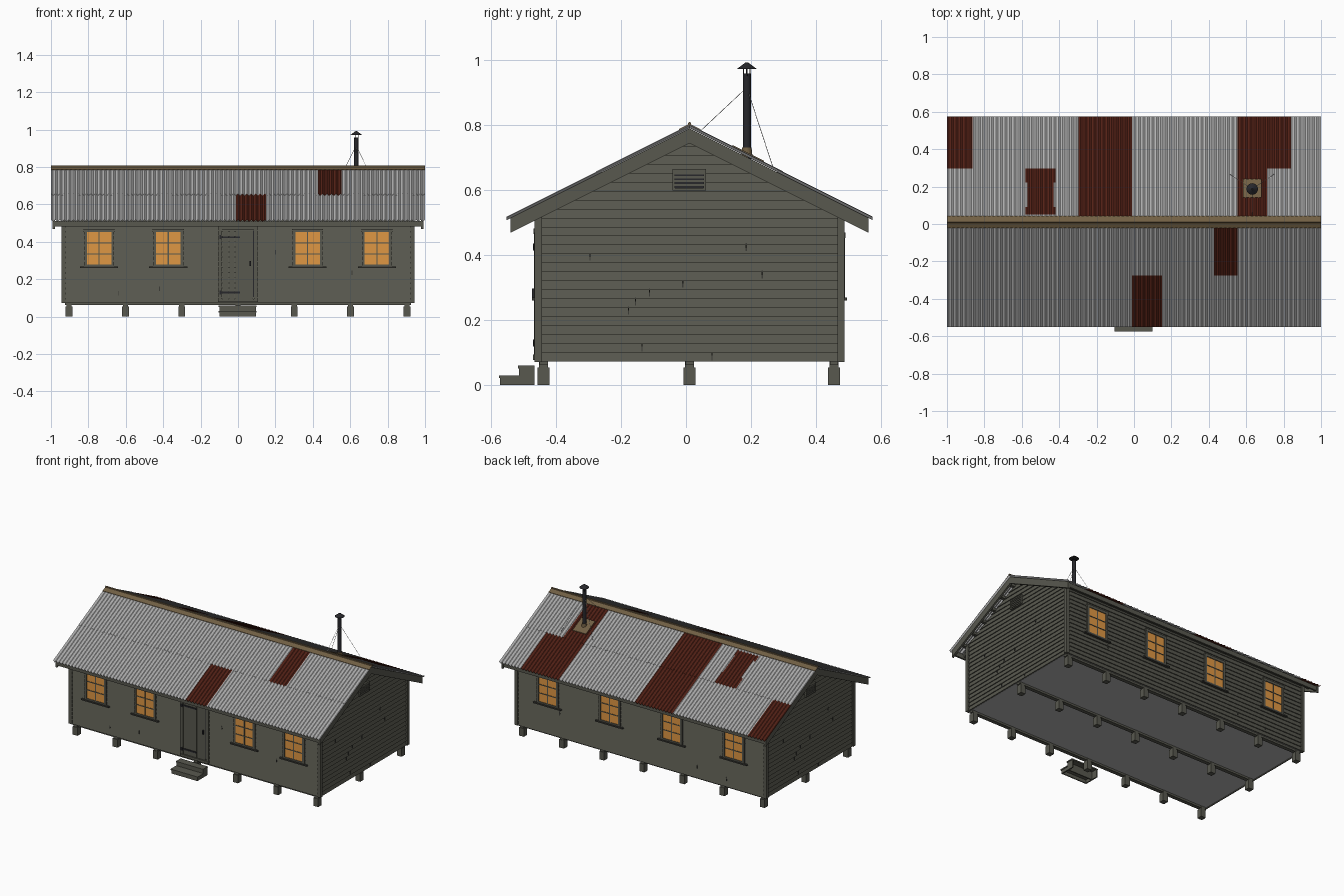
import bpy, bmesh, math
from mathutils import Vector, Matrix

if "Cube" in bpy.data.objects:
    bpy.data.objects.remove(bpy.data.objects["Cube"])

YC = 0.011          # ridge line
EAVE = 0.563        # ridge to roof edge
BOARD = 0.0275      # siding board height


def material(name, rgb):
    m = bpy.data.materials.new(name)
    m.diffuse_color = (*rgb, 1)
    m.use_nodes = True
    m.node_tree.nodes["Principled BSDF"].inputs["Base Color"].default_value = m.diffuse_color
    return m


WALL = material("weathered green-grey", (0.099, 0.099, 0.078))
TRIM = material("dark trim", (0.045, 0.045, 0.039))
GLASS = material("lit amber glass", (0.74, 0.31, 0.056))
STEEL = material("galvanised steel", (0.49, 0.49, 0.49))
RUST = material("rusted steel", (0.098, 0.017, 0.009))
TAN = material("tan flashing", (0.165, 0.115, 0.057))
IRON = material("black iron", (0.02, 0.02, 0.024))
FLOOR = material("floor grey", (0.45, 0.45, 0.45))


def roof_z(d):
    return 0.795 - 0.5 * abs(d)


def finish(bm, name, *mats, recalc=True):
    if recalc:
        bmesh.ops.recalc_face_normals(bm, faces=bm.faces[:])
    me = bpy.data.meshes.new(name)
    bm.to_mesh(me)
    bm.free()
    for m in mats:
        me.materials.append(m)
    ob = bpy.data.objects.new(name, me)
    bpy.context.collection.objects.link(ob)
    return ob


def box(bm, x0, x1, y0, y1, z0, z1):
    mat = Matrix.Translation(((x0 + x1) / 2, (y0 + y1) / 2, (z0 + z1) / 2)) @ \
        Matrix.Diagonal((abs(x1 - x0), abs(y1 - y0), abs(z1 - z0), 1))
    bmesh.ops.create_cube(bm, size=1, matrix=mat)


def prism(bm, pts, x0, x1):
    """Polygon of (y, z) points extruded along x."""
    a, b = ([bm.verts.new((x, y, z)) for y, z in pts] for x in (x0, x1))
    bm.faces.new(a)
    bm.faces.new(b)
    for i in range(len(pts)):
        j = (i + 1) % len(pts)
        bm.faces.new((a[i], a[j], b[j], b[i]))


def rod(bm, p, q, r0, r1, n=16):
    p, q = Vector(p), Vector(q)
    rot = (q - p).to_track_quat('Z', 'Y').to_matrix().to_4x4()
    bmesh.ops.create_cone(bm, cap_ends=True, segments=n, radius1=r0, radius2=r1,
                          depth=(q - p).length, matrix=Matrix.Translation((p + q) / 2) @ rot)


# wall core, with a grey underside
bm = bmesh.new()
prism(bm, [(YC - 0.462, 0.075), (YC + 0.462, 0.075), (YC + 0.462, roof_z(0.462) - 0.02),
           (YC, 0.775), (YC - 0.462, roof_z(0.462) - 0.02)], -0.928, 0.928)
core = finish(bm, "wall_core", WALL, FLOOR)
for p in core.data.polygons:
    if p.normal.z < -0.9:
        p.material_index = 1


# lapped siding boards
def siding(name, place, width, count):
    bm = bmesh.new()
    for k in range(count):
        z0 = 0.073 + k * BOARD
        z1 = z0 + BOARD
        w0, w1 = width(z0), width(z1)
        v = [bm.verts.new(place(u, o, z)) for u, o, z in (
            (-w0, 0.0, z0), (w0, 0.0, z0), (w0, 0.006, z0), (-w0, 0.006, z0), (w1, 0.0, z1), (-w1, 0.0, z1))]
        for idx in ((0, 1, 2, 3), (3, 2, 4, 5), (0, 3, 5), (1, 4, 2), (0, 5, 4, 1)):
            bm.faces.new([v[i] for i in idx])
    finish(bm, name, WALL)


for s, n in ((-1, "front"), (1, "back")):
    siding(n + "_siding", lambda u, o, z: (u, YC + s * (0.466 + o), z), lambda z: 0.93, 17)
for s, n in ((-1, "left"), (1, "right")):
    siding(n + "_gable_siding", lambda u, o, z: (s * (0.932 + o), YC + u, z),
           lambda z: max(0.005, min(0.466, (0.772 - z) / 0.5)), 25)

# corner boards
bm = bmesh.new()
for sx in (-1, 1):
    for sy in (-1, 1):
        box(bm, sx * 0.921, sx * 0.944, YC + sy * 0.454, YC + sy * 0.476, 0.072, 0.535)
finish(bm, "corner_boards", WALL)

# girders and piers
bm = bmesh.new()
bp = bmesh.new()
for y in (-0.438, YC, 0.455):
    box(bm, -0.925, 0.925, y - 0.013, y + 0.013, 0.062, 0.076)
    for i in range(-3, 4):
        x = i * 0.301
        box(bp, x - 0.018, x + 0.018, y - 0.018, y + 0.018, 0, 0.055)
        box(bp, x - 0.014, x + 0.014, y - 0.014, y + 0.014, 0.055, 0.075)
finish(bm, "floor_girders", WALL)
finish(bp, "piers", WALL)

# corrugated roof sheets: (slope side, row, x from, x to) of rusted ones
RUSTED = [(-1, 1, -0.012, 0.148), (-1, 0, 0.43, 0.553), (1, 1, -1.01, -0.862),
          (1, 0, -0.297, -0.012), (1, 1, -0.297, -0.012), (1, 0, 0.553, 0.712),
          (1, 1, 0.553, 0.838)]


def is_rusted(s, row, x, d):
    if s == 1 and row == 0:                      # partly covered sheet
        half = 0.067 if 0.08 < d < 0.21 else 0.08
        if abs(x + 0.5) < half and d > 0.03:
            return True
    return any(s == a and row == r and x0 < x < x1 for a, r, x0, x1 in RUSTED)


WAVES, SEG = 84, 8
N = WAVES * SEG
for s, side in ((-1, "front"), (1, "back")):
    for row, cuts in ((0, (0.0, 0.04, 0.08, 0.21, 0.287)), (1, (0.27, EAVE))):
        bm = bmesh.new()
        lift = 0.0015 if row == 0 else 0.0
        grid = [[bm.verts.new((-1 + 2 * i / N, YC + s * d,
                               roof_z(d) + lift + 0.0045 * math.cos(math.tau * i / SEG)))
                 for i in range(N + 1)] for d in cuts]
        for r in range(len(cuts) - 1):
            dm = (cuts[r] + cuts[r + 1]) / 2
            for i in range(N):
                f = bm.faces.new((grid[r][i], grid[r][i + 1], grid[r + 1][i + 1], grid[r + 1][i]))
                f.normal_update()
                if f.normal.z < 0:
                    f.normal_flip()
                f.material_index = int(is_rusted(s, row, -1 + 2 * (i + 0.5) / N, dm))
        ob = finish(bm, side + ("_upper" if row == 0 else "_lower") + "_roof_sheets",
                    STEEL, RUST, recalc=False)
        mod = ob.modifiers.new("thickness", 'SOLIDIFY')
        mod.thickness, mod.offset = 0.0015, -1

# ridge cap with a rolled top
bm = bmesh.new()
prism(bm, [(YC - 0.033, 0.7845), (YC, 0.801), (YC + 0.033, 0.7845),
           (YC + 0.033, 0.787), (YC + 0.005, 0.801), (YC + 0.004, 0.807), (YC, 0.809),
           (YC - 0.004, 0.807), (YC - 0.005, 0.801), (YC - 0.033, 0.787)], -1, 1)
finish(bm, "ridge_cap", TAN)

# barge boards, fascias, rafter tails and purlins
barge, fascia, tails, purlins = (bmesh.new() for _ in range(4))
for s in (-1, 1):
    for sx in (-1, 1):
        prism(barge, [(YC, 0.789), (YC + s * 0.55, roof_z(0.55) - 0.006),
                      (YC + s * 0.55, roof_z(0.55) - 0.051), (YC, 0.744)], sx * 0.978, sx * 0.992)
    box(fascia, -0.978, 0.978, YC + s * 0.535, YC + s * 0.547, 0.482, 0.512)
    for i in range(13):
        x = -0.9 + i * 0.15
        prism(tails, [(YC + s * d, roof_z(d) - o) for d, o in
                      ((0.45, 0.008), (0.536, 0.008), (0.536, 0.034), (0.45, 0.034))],
              x - 0.008, x + 0.008)
    for d in (0.03, 0.12, 0.21, 0.30, 0.39, 0.48):
        box(purlins, -0.98, 0.98, YC + s * (d - 0.01), YC + s * (d + 0.01),
            roof_z(d) - 0.03, roof_z(d) - 0.012)
for b, n in ((barge, "barge_boards"), (fascia, "fascias"), (tails, "rafter_tails"), (purlins, "purlins")):
    finish(b, n, WALL)

# windows
glass, frame, bars, sills = (bmesh.new() for _ in range(4))
for s, xs in ((-1, (-0.743, -0.373, 0.372, 0.743)), (1, (-0.698, -0.233, 0.233, 0.698))):
    def wy(o):
        return YC + s * (0.466 + o)
    for x in xs:
        box(glass, x - 0.067, x + 0.067, wy(0), wy(0.008), 0.277, 0.453)
        for e in (-1, 1):
            box(frame, x + e * 0.0655, x + e * 0.081, wy(0), wy(0.012), 0.268, 0.466)
        box(frame, x - 0.083, x + 0.083, wy(0), wy(0.013), 0.452, 0.47)
        box(frame, x - 0.081, x + 0.081, wy(0), wy(0.012), 0.268, 0.279)
        box(bars, x - 0.003, x + 0.003, wy(0.007), wy(0.011), 0.278, 0.453)
        for z in (0.336, 0.394):
            box(bars, x - 0.066, x + 0.066, wy(0.007), wy(0.011), z - 0.0025, z + 0.0025)
        box(sills, x - 0.102, x + 0.102, wy(0), wy(0.018), 0.26, 0.269)
finish(glass, "window_panes", GLASS)
finish(frame, "window_frames", WALL)
finish(bars, "window_bars", WALL)
finish(sills, "window_sills", TRIM)

# door with frame, strap hinges and handle
FY = YC - 0.466
bm = bmesh.new()
for i in range(5):
    x = -0.082 + i * 0.0328
    box(bm, x, x + 0.0318, FY, FY - 0.009, 0.095, 0.462)
finish(bm, "door_planks", WALL)
bm = bmesh.new()
for e in (-1, 1):
    box(bm, e * 0.086, e * 0.106, FY, FY - 0.013, 0.078, 0.475)
box(bm, -0.106, 0.106, FY, FY - 0.014, 0.464, 0.482)
box(bm, -0.106, 0.106, FY, FY - 0.016, 0.078, 0.094)
finish(bm, "door_frame", WALL)
bm = bmesh.new()
for z in (0.425, 0.13):
    box(bm, -0.098, 0.012, FY, FY - 0.0135, z - 0.005, z + 0.005)
    box(bm, -0.1, -0.09, FY, FY - 0.016, z - 0.011, z + 0.011)
box(bm, 0.062, 0.07, FY, FY - 0.018, 0.27, 0.297)
box(bm, 0.081, 0.0865, FY, FY - 0.0095, 0.105, 0.46)
finish(bm, "door_hardware", IRON)

# hollow entry steps
bm = bmesh.new()
for y0, y1, top in ((-0.575, -0.512, 0.03), (-0.517, -0.466, 0.06)):
    box(bm, -0.104, 0.1, y0, y1, top - 0.008, top)
    box(bm, -0.1, 0.096, y0 + 0.003, y0 + 0.01, 0, top - 0.008)
    for x in (-0.1, 0.088):
        box(bm, x, x + 0.008, y0 + 0.01, y1, 0, top - 0.008)
finish(bm, "entry_steps", WALL)

# gable vents
bm = bmesh.new()
bs = bmesh.new()
for s in (-1, 1):
    box(bs, s * 0.932, s * 0.9395, -0.035, 0.055, 0.604, 0.658)
    for y in (-0.042, 0.054):
        box(bm, s * 0.932, s * 0.946, y, y + 0.008, 0.598, 0.664)
    for z in (0.598, 0.656):
        box(bm, s * 0.932, s * 0.946, -0.042, 0.062, z, z + 0.008)
    for k in range(4):
        z = 0.612 + k * 0.012
        box(bm, s * 0.932, s * 0.943, -0.035, 0.055, z, z + 0.007)
finish(bm, "gable_vent_louvres", WALL)
finish(bs, "gable_vent_backing", IRON)

# siding butt joints and splits
bm = bmesh.new()
for y, z in ((-0.295, 0.395), (-0.01, 0.312), (0.185, 0.425), (0.234, 0.34), (-0.112, 0.285),
             (-0.155, 0.257), (-0.177, 0.23), (-0.135, 0.115), (0.08, 0.088)):
    for s in (-1, 1):
        box(bm, s * 0.932, s * 0.9385, s * y - 0.002, s * y + 0.002, z - 0.012, z + 0.012)
for x, z in ((0.2, 0.345), (0.61, 0.235), (-0.42, 0.15), (-0.64, 0.125)):
    for s in (-1, 1):
        y = YC + s * 0.466
        box(bm, x - 0.002, x + 0.002, y, y + s * 0.0065, z - 0.012, z + 0.012)
finish(bm, "board_joints", TRIM)

# stove pipe with cap, flashing and guy wires
PX, PY = 0.632, 0.187
bm = bmesh.new()
rod(bm, (PX, PY, 0.69), (PX, PY, 0.958), 0.0125, 0.0125)
rod(bm, (PX, PY, 0.972), (PX, PY, 0.992), 0.031, 0.004)
for k in range(3):
    a = k * math.tau / 3
    x, y = PX + 0.0115 * math.cos(a), PY + 0.0115 * math.sin(a)
    rod(bm, (x, y, 0.95), (x, y, 0.975), 0.002, 0.002, 6)
pipe = finish(bm, "stove_pipe", IRON)
pipe.select_set(True)
bpy.context.view_layer.objects.active = pipe
bpy.ops.object.shade_smooth_by_angle(angle=math.radians(35))
bm = bmesh.new()
prism(bm, [(y, roof_z(y - YC) + o) for y, o in
           ((0.143, 0.005), (0.24, 0.005), (0.24, 0.009), (0.143, 0.009))], PX - 0.05, PX + 0.05)
rod(bm, (PX, PY, 0.70), (PX, PY, 0.73), 0.018, 0.0145)
finish(bm, "pipe_flashing", TAN)
bm = bmesh.new()
for x, y in ((0.51, 0.267), (0.75, 0.267), (PX, 0.045)):
    rod(bm, (PX, PY, 0.915), (x, y, roof_z(y - YC) + 0.004), 0.001, 0.001, 5)
finish(bm, "guy_wires", STEEL)
